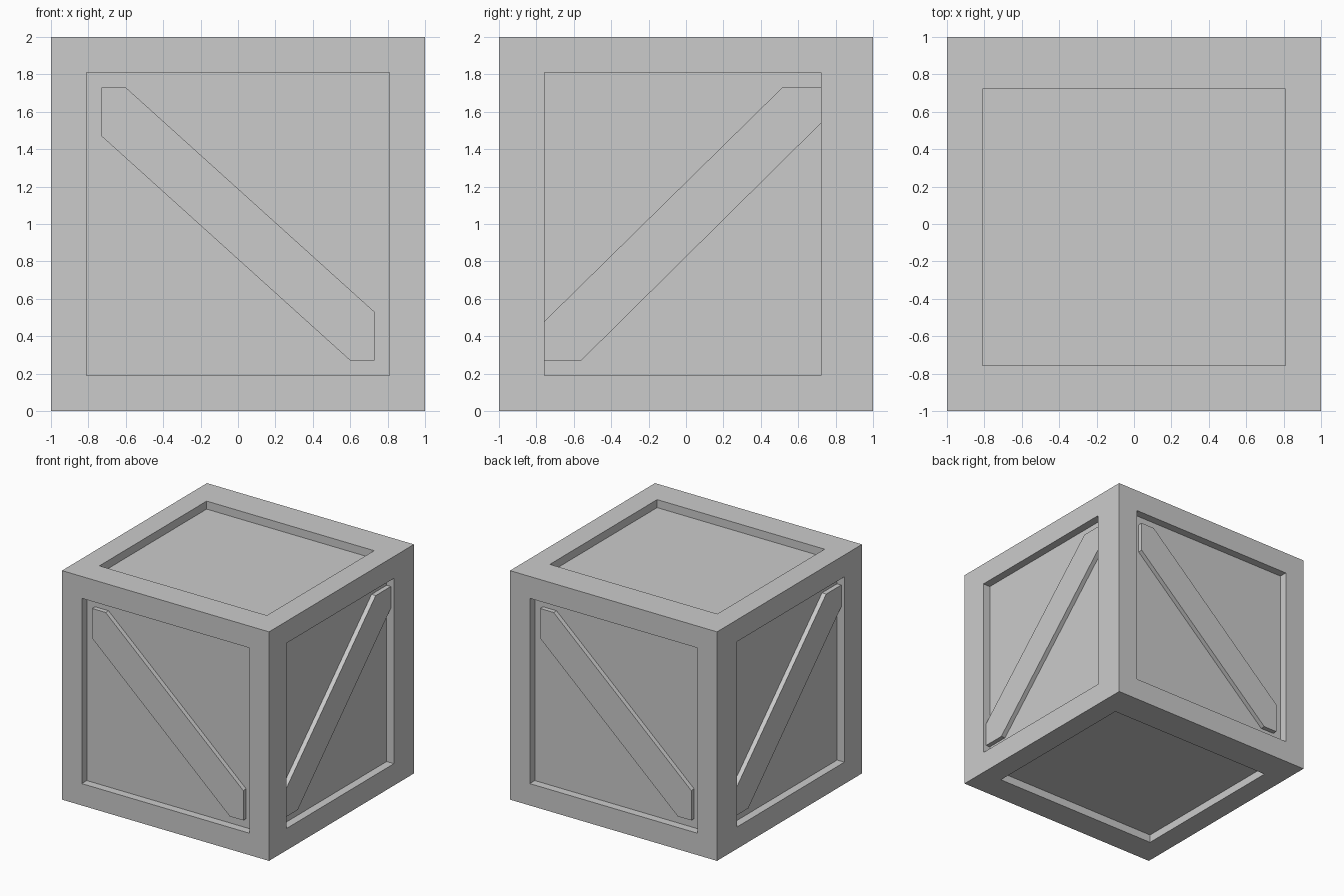
import bpy, bmesh
from mathutils import Matrix, Vector

if "Cube" in bpy.data.objects:
    bpy.data.objects.remove(bpy.data.objects["Cube"])

DEPTH = 0.07      # panel recess
BRACE = 0.03      # brace face lies this far below the frame
HALF = 0.73       # half opening in x and z
Y_HALF, Y_MID = 0.74, -0.017   # opening along y is slightly off centre


def finish(bm, name):
    bmesh.ops.recalc_face_normals(bm, faces=bm.faces)
    mesh = bpy.data.meshes.new(name)
    bm.to_mesh(mesh)
    bm.free()
    obj = bpy.data.objects.new(name, mesh)
    bpy.context.collection.objects.link(obj)
    return obj


# Crate body: cube with every face inset into a frame and sunk panel
bm = bmesh.new()
bmesh.ops.create_cube(bm, size=2)
bm.normal_update()
panels = list(bm.faces)
bmesh.ops.inset_individual(bm, faces=panels, thickness=1 - HALF)
bm.normal_update()
for face in panels:
    normal = face.normal.copy()
    if abs(normal.y) < 0.5:
        for v in face.verts:
            v.co.y = Y_MID + (Y_HALF if v.co.y > 0 else -Y_HALF)
    sunk = bmesh.ops.extrude_discrete_faces(bm, faces=[face])["faces"][0]
    bmesh.ops.translate(bm, verts=sunk.verts, vec=-normal * DEPTH)
bmesh.ops.translate(bm, verts=bm.verts, vec=(0, 0, 1))
finish(bm, "crate_body")


# Diagonal brace: six-sided outline extruded out of the panel floor
def brace(name, outline, to_point, outward, turn=None):
    bm = bmesh.new()
    base = bm.faces.new([bm.verts.new(to_point(u, z)) for u, z in outline])
    top = bmesh.ops.extrude_face_region(bm, geom=[base], use_keep_orig=True)["geom"]
    verts = [g for g in top if isinstance(g, bmesh.types.BMVert)]
    bmesh.ops.translate(bm, verts=verts, vec=Vector(outward) * (DEPTH - BRACE))
    if turn:
        bmesh.ops.rotate(bm, verts=bm.verts, cent=turn,
                         matrix=Matrix.Rotation(3.14159265, 3, 'Z'))
    finish(bm, name)


front = [(-0.73, 1.73), (-0.73, 1.47), (0.60, 0.27),
         (0.73, 0.27), (0.73, 0.53), (-0.60, 1.73)]
a, b = Y_MID - Y_HALF, Y_MID + Y_HALF
side = [(a, 0.27), (-0.56, 0.27), (b, 1.54), (b, 1.73), (0.515, 1.73), (a, 0.48)]
floor = 1 - DEPTH

for name, turn in (("front_brace", None), ("back_brace", (0, 0, 0))):
    brace(name, front, lambda u, z: (u, -floor, z), (0, -1, 0), turn)
for name, turn in (("right_brace", None), ("left_brace", (0, Y_MID, 0))):
    brace(name, side, lambda u, z: (floor, u, z), (1, 0, 0), turn)
